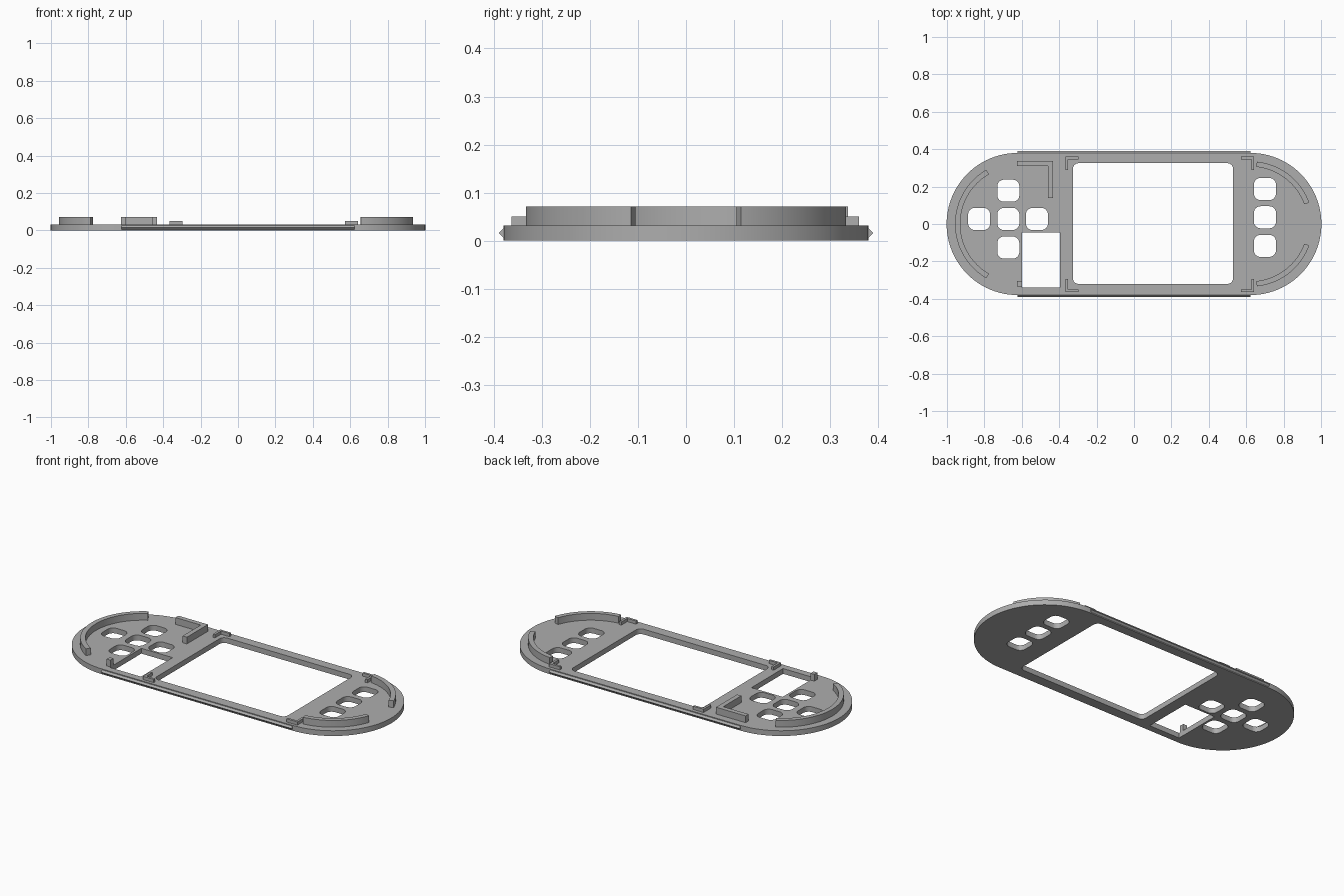
import bpy
import bmesh
from math import radians, cos, sin
from mathutils import Vector

if "Cube" in bpy.data.objects:
    bpy.data.objects.remove(bpy.data.objects["Cube"])

PLATE_TOP, RIB_TOP, CORNER_TOP = 0.031, 0.071, 0.05
END_X, END_R = 0.622, 0.38

grey = bpy.data.materials.new("plain grey")
grey.use_nodes = True
grey.diffuse_color = (0.42, 0.42, 0.42, 1)
grey.node_tree.nodes["Principled BSDF"].inputs["Base Color"].default_value = (0.42, 0.42, 0.42, 1)


def arc(cx, cy, r, a0, a1, n):
    steps = [radians(a0 + (a1 - a0) * i / n) for i in range(n + 1)]
    return [(cx + r * cos(a), cy + r * sin(a)) for a in steps]


def rounded_rect(x0, x1, y0, y1, r):
    pts = []
    corners = [(x1 - r, y1 - r), (x0 + r, y1 - r), (x0 + r, y0 + r), (x1 - r, y0 + r)]
    for k, (cx, cy) in enumerate(corners):
        pts += arc(cx, cy, r, 90 * k, 90 * k + 90, 6)
    return pts


def rect(x0, x1, y0, y1):
    return [(x0, y0), (x1, y0), (x1, y1), (x0, y1)]


def slab(name, outlines, z0, z1):
    """Extrude a filled outline; any further outlines become holes."""
    curve = bpy.data.curves.new(name, "CURVE")
    curve.dimensions = "2D"
    curve.fill_mode = "BOTH"
    curve.extrude = (z1 - z0) / 2
    for pts in outlines:
        spline = curve.splines.new("POLY")
        spline.points.add(len(pts) - 1)
        for p, (x, y) in zip(spline.points, pts):
            p.co = (x, y, 0, 1)
        spline.use_cyclic_u = True
    obj = bpy.data.objects.new(name, curve)
    bpy.context.collection.objects.link(obj)
    bpy.ops.object.select_all(action="DESELECT")
    obj.select_set(True)
    bpy.context.view_layer.objects.active = obj
    bpy.ops.object.convert(target="MESH")
    obj = bpy.context.object
    # Weld caps to walls and lift to height
    bm = bmesh.new()
    bm.from_mesh(obj.data)
    bmesh.ops.remove_doubles(bm, verts=bm.verts, dist=1e-5)
    bmesh.ops.recalc_face_normals(bm, faces=bm.faces)
    bmesh.ops.translate(bm, verts=bm.verts, vec=(0, 0, (z0 + z1) / 2))
    bm.to_mesh(obj.data)
    bm.free()
    obj.data.materials.clear()
    obj.data.materials.append(grey)
    bpy.ops.object.shade_smooth_by_angle(angle=radians(30))
    return obj


def l_shape(x, y, dx, dy, t):
    """L outline with its outer corner at x, y and arms reaching dx, dy."""
    tx = t if dx > 0 else -t
    ty = t if dy > 0 else -t
    return [(x, y), (x + dx, y), (x + dx, y + ty), (x + tx, y + ty), (x + tx, y + dy), (x, y + dy)]


# Face plate with screen window, slot and button holes
outline = arc(END_X, 0, END_R, -90, 90, 48) + arc(-END_X, 0, END_R, 90, 270, 48)
holes = [rounded_rect(-0.327, 0.53, -0.32, 0.325, 0.03), rect(-0.60, -0.396, -0.34, -0.045)]
buttons = [(-0.672, 0.178), (-0.672, 0.027), (-0.672, -0.126), (-0.828, 0.027), (-0.519, 0.027),
           (0.7, 0.187), (0.7, 0.036), (0.7, -0.117)]
b = 0.059
for x, y in buttons:
    holes.append(rounded_rect(x - b, x + b, y - b, y + b, 0.035))
slab("face_plate", [outline] + holes, 0, PLATE_TOP)

# Curved locating ribs
R_OUT, R_IN = 0.335, 0.307
for name, cx, a0, a1 in [("right_end_rib", -END_X, 120, 240),
                         ("left_back_rib", END_X, 20, 84),
                         ("left_front_rib", END_X, -84, -20)]:
    slab(name, [arc(cx, 0, R_OUT, a0, a1, 32) + arc(cx, 0, R_IN, a1, a0, 32)], PLATE_TOP, RIB_TOP)

# Angled bracket and small post on the right side
slab("angle_bracket", [l_shape(-0.432, 0.337, -0.193, -0.197, 0.028)], PLATE_TOP, RIB_TOP)
slab("small_post", [rect(-0.625, -0.6, -0.333, -0.305)], PLATE_TOP, RIB_TOP)

# Screen corner brackets
for side, x, dx in [("right", -0.367, 0.07), ("left", 0.642, -0.07)]:
    for end, y, dy in [("back", 0.36, -0.07), ("front", -0.363, 0.07)]:
        slab(f"screen_corner_{side}_{end}", [l_shape(x, y, dx, dy, 0.014)], PLATE_TOP, CORNER_TOP)

# Wedge rails along the long edges
for name, s in [("back_rail", 1), ("front_rail", -1)]:
    bm = bmesh.new()
    profile = [(0.378, 0.004), (0.39, 0.016), (0.378, 0.028)]
    face = bm.faces.new([bm.verts.new((-END_X, s * y, z)) for y, z in profile])
    ext = bmesh.ops.extrude_face_region(bm, geom=[face], use_keep_orig=True)
    moved = [v for v in ext["geom"] if isinstance(v, bmesh.types.BMVert)]
    bmesh.ops.translate(bm, verts=moved, vec=Vector((2 * END_X, 0, 0)))
    bmesh.ops.recalc_face_normals(bm, faces=bm.faces)
    mesh = bpy.data.meshes.new(name)
    bm.to_mesh(mesh)
    bm.free()
    mesh.materials.append(grey)
    bpy.context.collection.objects.link(bpy.data.objects.new(name, mesh))
